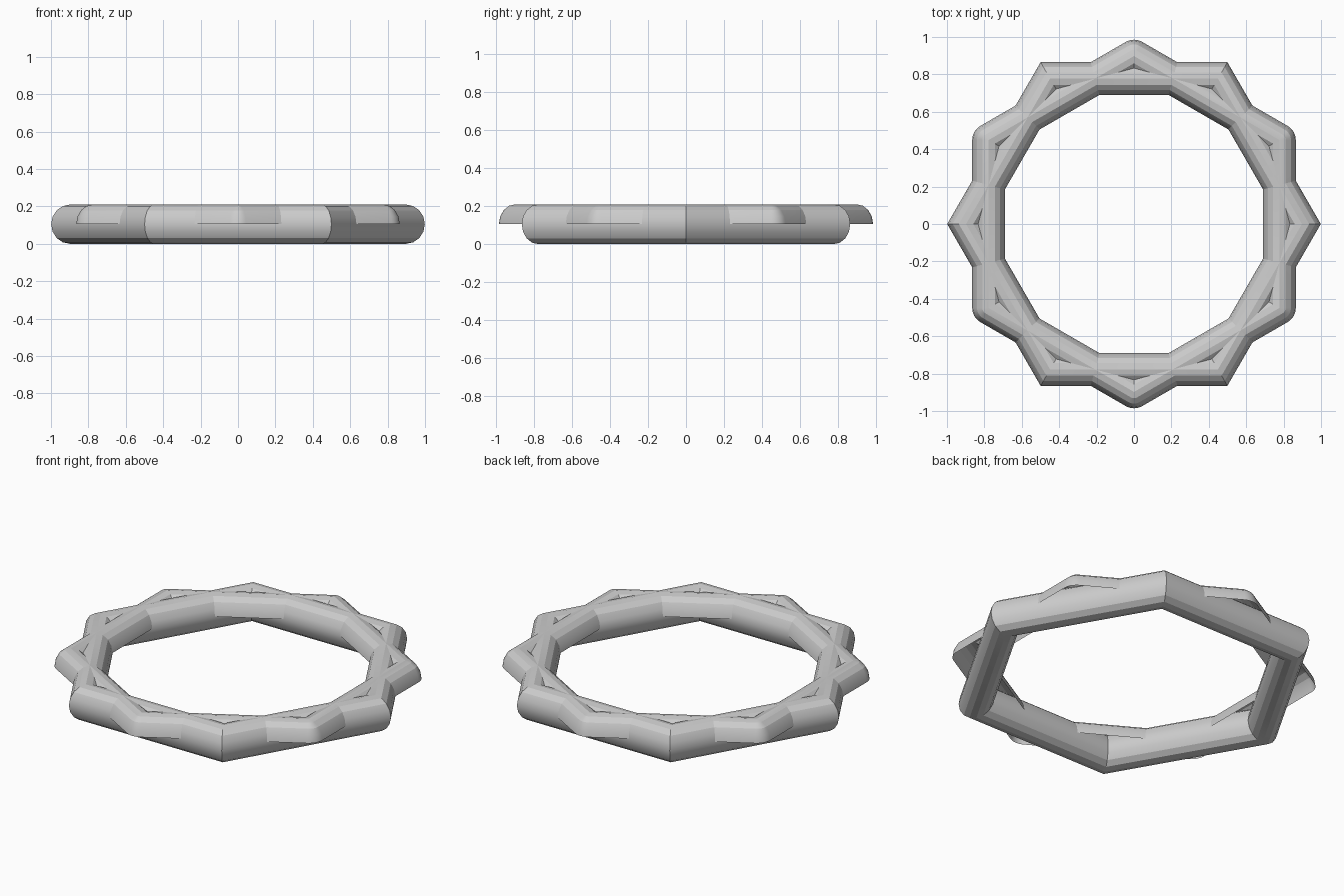
import bpy, bmesh
from math import pi, sin, cos, tan, radians

old = bpy.data.objects.get("Cube")
if old:
    bpy.data.objects.remove(old, do_unlink=True)

grey = bpy.data.materials.new("light_grey")
grey.use_nodes = True
colour = (0.6, 0.6, 0.6, 1)
grey.diffuse_color = colour
grey.node_tree.nodes["Principled BSDF"].inputs["Base Color"].default_value = colour

SIDES = 16
WIDTH, HEIGHT = 0.0875, 0.105      # half sizes of the oval tube section
CORNER = 0.7775 / cos(pi / 6)      # centre line distance to each corner


def hex_tube(name, start, half=False, round_steps=0):
    """Oval tube swept round a hexagon; corners mitred or rounded outside."""
    count = SIDES // 2 + 1 if half else SIDES
    section = [(WIDTH * cos(2 * pi * i / SIDES), HEIGHT * sin(2 * pi * i / SIDES))
               for i in range(count)]
    turns = [0]
    if round_steps:
        turns = [radians(-30 + 60 * k / round_steps) for k in range(round_steps + 1)]
    bm = bmesh.new()
    rings = []
    for n in range(6):
        a = start + n * pi / 3
        for turn in turns:
            ring = []
            for u, z in section:
                rounded = round_steps and u > 0
                direction = a + turn if rounded else a
                reach = u if rounded else u / cos(pi / 6)
                ring.append(bm.verts.new((CORNER * cos(a) + reach * cos(direction),
                                          CORNER * sin(a) + reach * sin(direction),
                                          HEIGHT + z)))
            rings.append(ring)
    last = count - 1 if half else count
    for n, ring in enumerate(rings):
        following = rings[(n + 1) % len(rings)]
        for i in range(last):
            j = (i + 1) % count
            bm.faces.new((ring[i], following[i], following[j], ring[j]))
    # close the pinched inner side of rounded corners
    bmesh.ops.remove_doubles(bm, verts=bm.verts, dist=0.0001)
    mesh = bpy.data.meshes.new(name)
    bm.to_mesh(mesh)
    bm.free()
    mesh.materials.append(grey)
    obj = bpy.data.objects.new(name, mesh)
    bpy.context.collection.objects.link(obj)
    bpy.ops.object.select_all(action='DESELECT')
    obj.select_set(True)
    bpy.context.view_layer.objects.active = obj
    bpy.ops.object.shade_smooth_by_angle(angle=radians(20))
    return obj


# Full tube with corners on the left and right
hex_tube("lower_hexagon_ring", 0)

# Open upper half tube, turned so corners point front and back
hex_tube("upper_hexagon_half_ring", pi / 6, half=True, round_steps=6)
